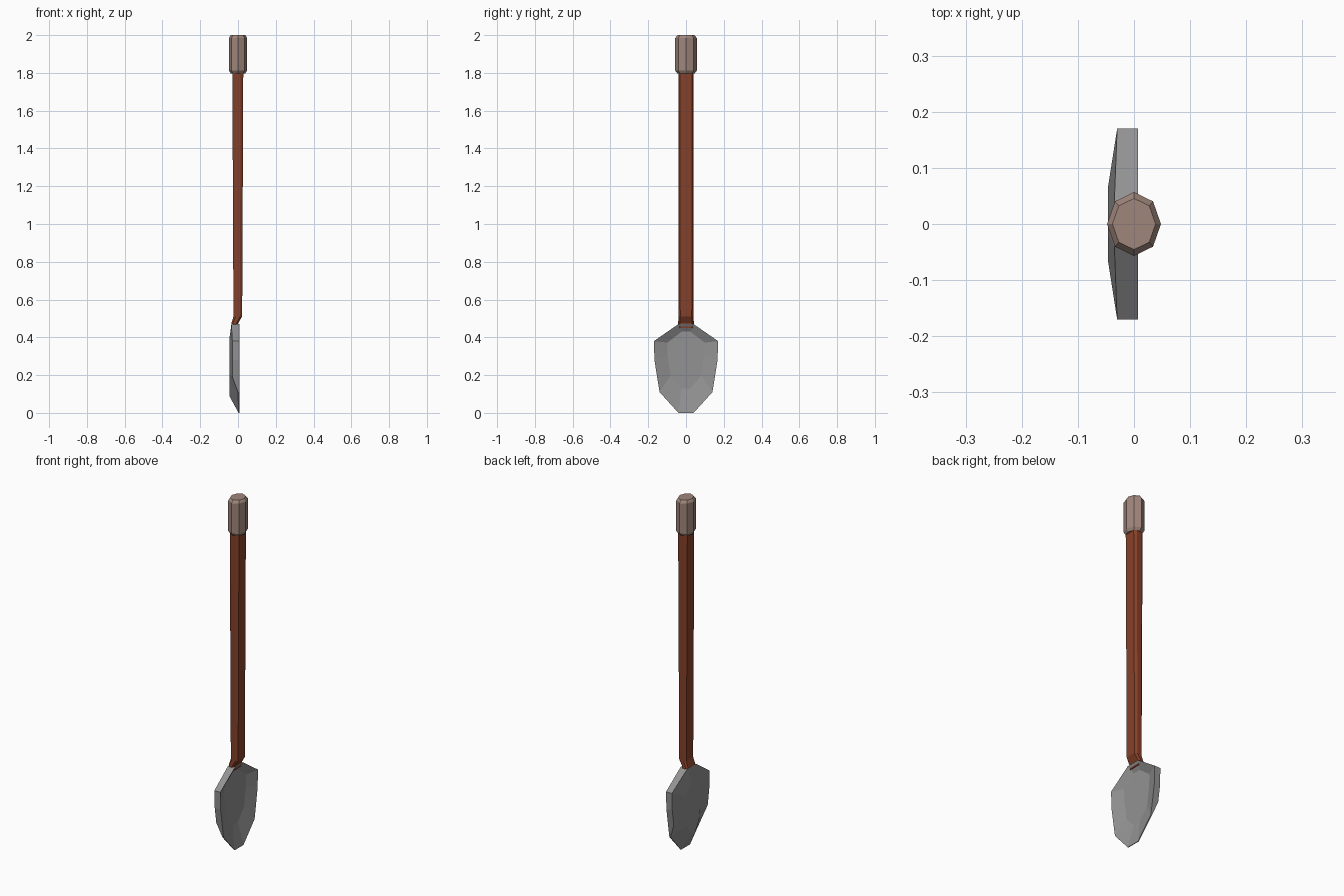
import bpy, bmesh, math

if "Cube" in bpy.data.objects:
    bpy.data.objects.remove(bpy.data.objects["Cube"])


def material(name, colour):
    m = bpy.data.materials.new(name)
    m.diffuse_color = (*colour, 1)
    m.use_nodes = True
    m.node_tree.nodes["Principled BSDF"].inputs["Base Color"].default_value = m.diffuse_color
    return m


def loft(name, rings, mat):
    """Skin closed rings of equal point count and cap both ends."""
    bm = bmesh.new()
    loops = [[bm.verts.new(p) for p in ring] for ring in rings]
    n = len(loops[0])
    for a, b in zip(loops, loops[1:]):
        for i in range(n):
            j = (i + 1) % n
            bm.faces.new((a[i], a[j], b[j], b[i]))
    bm.faces.new(loops[0][::-1])
    bm.faces.new(loops[-1])
    bmesh.ops.recalc_face_normals(bm, faces=bm.faces)
    mesh = bpy.data.meshes.new(name)
    bm.to_mesh(mesh)
    bm.free()
    mesh.materials.append(mat)
    ob = bpy.data.objects.new(name, mesh)
    bpy.context.collection.objects.link(ob)
    return ob


wood = material("brown wood", (0.24, 0.052, 0.022))
grip_mat = material("dusty tan grip", (0.35, 0.24, 0.20))
steel = material("grey steel", (0.29, 0.29, 0.29))

# Grip: eight-sided knob with chamfered ends
def octagon(z, s):
    return [(0.048 * s * math.cos(i * math.pi / 4),
             0.057 * s * math.sin(i * math.pi / 4), z) for i in range(8)]

loft("grip", [octagon(1.797, 0.8), octagon(1.812, 1),
              octagon(1.985, 1), octagon(2.0, 0.8)], grip_mat)

# Handle: flattened eight-sided shaft, cranked back at the blade
def shaft(z, cx, rx, ry):
    quarter = [(1, 0.78), (0.5, 1)]
    pts = quarter + [(-x, y) for x, y in quarter[::-1]]
    pts += [(-x, -y) for x, y in pts]
    return [(cx + rx * x, ry * y, z) for x, y in pts]

loft("handle", [shaft(0.45, -0.018, 0.017, 0.042),
                shaft(0.475, -0.017, 0.018, 0.042),
                shaft(0.51, -0.001, 0.023, 0.039),
                shaft(1.82, -0.001, 0.029, 0.04)], wood)

# Blade: dished on +x, bulged on -x; half outline is (y, z, back x)
half = [(0.04, 0.47, -0.035), (0.17, 0.38, -0.03), (0.167, 0.28, -0.03),
        (0.153, 0.19, -0.03), (0.14, 0.11, 0.0), (0.04, 0.006, 0.003)]
outline = half + [(-y, z, x) for y, z, x in half[::-1]]

def inset(x, sy, z0, z1):
    return [(x, y * sy, z0 + (z - 0.006) / 0.464 * (z1 - z0))
            for y, z, _ in outline]

loft("blade", [inset(-0.018, 0.58, 0.13, 0.43),
               [(0.007, y, z) for y, z, _ in outline],
               [(x, y, z) for y, z, x in outline],
               inset(-0.046, 0.4, 0.09, 0.39)], steel)

# Stand the blade tip exactly on the ground
for v in bpy.data.objects["blade"].data.vertices:
    if v.co.z < 0.01:
        v.co.z = 0.0
